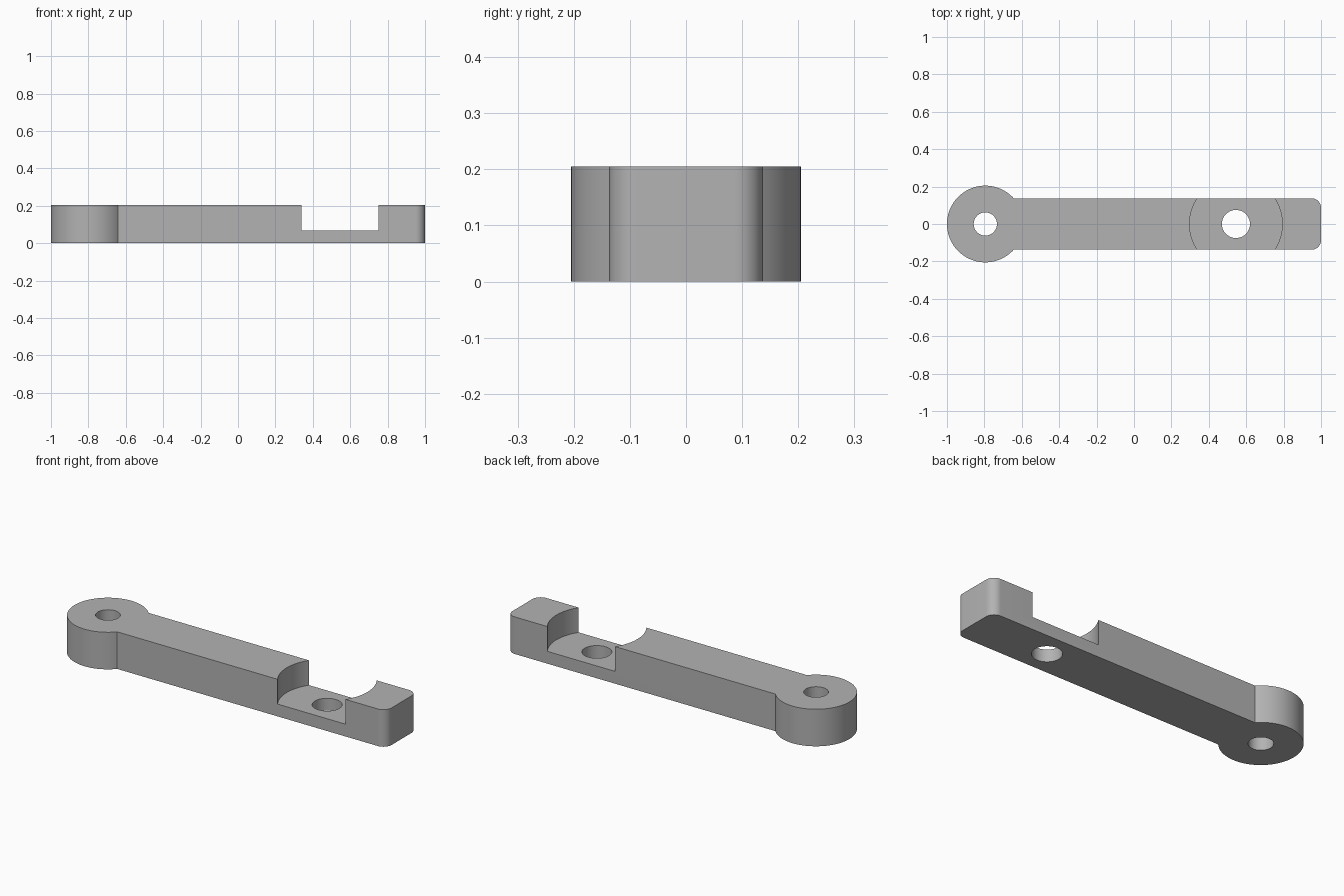
import bpy, bmesh
from math import asin, cos, sin, pi

HEIGHT, HALF_WIDTH = 0.205, 0.137
EYE_X, EYE_R, EYE_HOLE_R = -0.795, 0.205, 0.062
SEAT_X, SEAT_R, SEAT_HOLE_R, SEAT_Z = 0.545, 0.248, 0.075, 0.068
CORNER_R = 0.05

cube = bpy.data.objects.get("Cube")
if cube:
    bpy.data.objects.remove(cube, do_unlink=True)

grey = bpy.data.materials.new("plain grey")
grey.use_nodes = True
colour = (0.45, 0.45, 0.45, 1)
grey.diffuse_color = colour
grey.node_tree.nodes["Principled BSDF"].inputs["Base Color"].default_value = colour


def arc(x, y, radius, start, end, steps):
    angles = [start + (end - start) * i / steps for i in range(steps + 1)]
    return [(x + radius * cos(a), y + radius * sin(a)) for a in angles]


def prism(name, outline, bottom, top):
    bm = bmesh.new()
    base = bm.faces.new([bm.verts.new((x, y, bottom)) for x, y in outline])
    new = bmesh.ops.extrude_face_region(bm, geom=[base])["geom"]
    verts = [v for v in new if isinstance(v, bmesh.types.BMVert)]
    bmesh.ops.translate(bm, verts=verts, vec=(0, 0, top - bottom))
    bmesh.ops.recalc_face_normals(bm, faces=bm.faces)
    mesh = bpy.data.meshes.new(name)
    bm.to_mesh(mesh)
    bm.free()
    mesh.materials.append(grey)
    obj = bpy.data.objects.new(name, mesh)
    bpy.context.collection.objects.link(obj)
    return obj


def cut_round(target, name, x, radius, bottom):
    # Subtract an upright cylinder, then discard the cutter
    cutter = prism(name, arc(x, 0, radius, 0, 2 * pi, 96)[:-1], bottom, HEIGHT + 0.1)
    cutter.hide_render = True
    mod = target.modifiers.new(name, "BOOLEAN")
    mod.operation, mod.solver, mod.object = "DIFFERENCE", "EXACT", cutter
    bpy.ops.object.modifier_apply(modifier=mod.name)
    bpy.data.objects.remove(cutter, do_unlink=True)


# Link arm: round eye on the right end, rounded corners on the left end
join = asin(HALF_WIDTH / EYE_R)
corner_x, corner_y = 1 - CORNER_R, HALF_WIDTH - CORNER_R
outline = arc(EYE_X, 0, EYE_R, join, 2 * pi - join, 80)
outline += arc(corner_x, -corner_y, CORNER_R, -pi / 2, 0, 12)
outline += arc(corner_x, corner_y, CORNER_R, 0, pi / 2, 12)
arm = prism("link_arm", outline, 0, HEIGHT)
bpy.context.view_layer.objects.active = arm
arm.select_set(True)

# Round seat across the arm, and the two through holes
cut_round(arm, "seat_cutter", SEAT_X, SEAT_R, SEAT_Z)
cut_round(arm, "seat_hole_cutter", SEAT_X, SEAT_HOLE_R, -0.1)
cut_round(arm, "eye_hole_cutter", EYE_X, EYE_HOLE_R, -0.1)
bpy.ops.object.shade_smooth_by_angle(angle=pi / 6)
